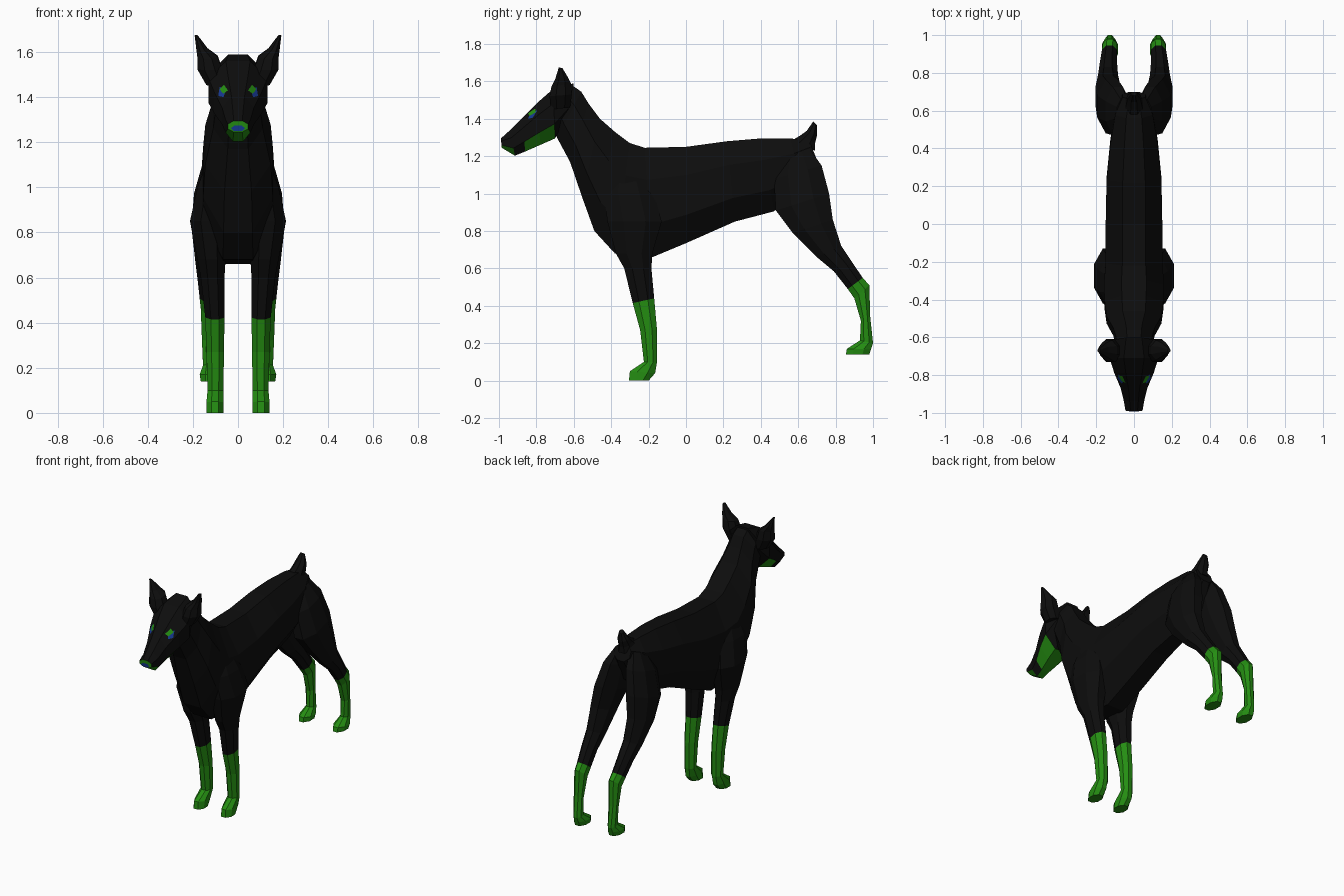
import bpy, bmesh, math
from mathutils import Vector
from mathutils.bvhtree import BVHTree


def material(name, color):
    m = bpy.data.materials.new(name)
    m.diffuse_color = (*color, 1)
    return m


BLACK = material("black_coat", (0.004, 0.004, 0.004))
GREEN = material("green_markings", (0.018, 0.27, 0.006))
BLUE = material("blue_eyes_and_nose", (0.008, 0.04, 0.28))
SIDES = 8


def finish(name, bm):
    bmesh.ops.recalc_face_normals(bm, faces=bm.faces)
    mesh = bpy.data.meshes.new(name)
    bm.to_mesh(mesh)
    bm.free()
    for m in (BLACK, GREEN, BLUE):
        mesh.materials.append(m)
    obj = bpy.data.objects.new(name, mesh)
    bpy.context.collection.objects.link(obj)
    return obj


def loft(name, rings, rule=lambda seg, k: 0, side=1, caps=(0, 0)):
    """Skin eight-sided rings: (y, z) of one edge, (y, z) of the other, x from, x to."""
    bm = bmesh.new()
    loops = []
    for y0, z0, y1, z1, xa, xb in rings:
        loop = []
        for k in range(SIDES):
            a = (k + 0.5) * math.tau / SIDES
            c = math.cos(a) / math.cos(math.pi / SIDES)
            s = math.sin(a) / math.cos(math.pi / SIDES)
            loop.append(bm.verts.new((side * ((xa + xb) / 2 + s * (xb - xa) / 2),
                                      (y0 + y1) / 2 + c * (y0 - y1) / 2,
                                      (z0 + z1) / 2 + c * (z0 - z1) / 2)))
        loops.append(loop)
    for i in range(len(loops) - 1):
        for k in range(SIDES):
            j = (k + 1) % SIDES
            f = bm.faces.new((loops[i][k], loops[i][j], loops[i + 1][j], loops[i + 1][k]))
            f.material_index = rule(i, k)
    for loop, mat in zip((loops[0], loops[-1]), caps):
        bm.faces.new(loop).material_index = mat
    return finish(name, bm)


def centred(rings):
    return [(*r[:4], -r[4], r[4]) for r in rings]


# Torso and neck: top edge, bottom edge, half width
loft("torso", centred([
    (0.66, 1.28, 0.70, 1.18, 0.06),
    (0.56, 1.295, 0.62, 1.02, 0.10),
    (0.40, 1.295, 0.47, 0.905, 0.125),
    (0.22, 1.28, 0.26, 0.85, 0.145),
    (0.00, 1.25, 0.00, 0.735, 0.15),
    (-0.22, 1.245, -0.18, 0.66, 0.15),
    (-0.30, 1.27, -0.38, 0.68, 0.16),
    (-0.38, 1.33, -0.49, 0.80, 0.155),
    (-0.46, 1.40, -0.555, 0.98, 0.145),
    (-0.52, 1.48, -0.62, 1.17, 0.11),
    (-0.56, 1.545, -0.69, 1.30, 0.095),
    (-0.61, 1.58, -0.71, 1.38, 0.09)]))

# Head: green jaw on the lower three faces
head = loft("head", centred([
    (-0.99, 1.295, -0.985, 1.245, 0.045),
    (-0.94, 1.34, -0.915, 1.203, 0.055),
    (-0.875, 1.405, -0.86, 1.225, 0.07),
    (-0.79, 1.49, -0.78, 1.26, 0.105),
    (-0.71, 1.56, -0.70, 1.295, 0.13),
    (-0.60, 1.59, -0.64, 1.40, 0.10)]),
    rule=lambda seg, k: int(k in (2, 3, 4) and seg in (0, 2, 3) or (k == 3 and seg == 1)),
    caps=(1, 0))

# Docked tail
loft("tail", centred([
    (0.56, 1.28, 0.69, 1.23, 0.05),
    (0.61, 1.31, 0.69, 1.27, 0.04),
    (0.645, 1.335, 0.70, 1.31, 0.035),
    (0.68, 1.385, 0.70, 1.365, 0.015)]))

# Legs and ears: front edge, back edge, inner x, outer x
FRONT_LEG = [
    (-0.40, 1.16, -0.24, 1.16, 0.03, 0.12),
    (-0.44, 1.00, -0.17, 1.00, 0.05, 0.18),
    (-0.42, 0.85, -0.13, 0.85, 0.05, 0.213),
    (-0.375, 0.68, -0.18, 0.68, 0.055, 0.18),
    (-0.33, 0.60, -0.185, 0.60, 0.06, 0.165),
    (-0.285, 0.415, -0.17, 0.44, 0.06, 0.145),
    (-0.245, 0.27, -0.155, 0.27, 0.062, 0.14),
    (-0.225, 0.10, -0.155, 0.10, 0.065, 0.135),
    (-0.30, 0.05, -0.165, 0.04, 0.065, 0.14),
    (-0.305, 0.0, -0.20, 0.0, 0.065, 0.14)]
HIND_LEG = [
    (0.52, 1.20, 0.66, 1.24, 0.02, 0.09),
    (0.47, 1.08, 0.725, 1.15, 0.02, 0.15),
    (0.48, 0.91, 0.765, 1.00, 0.04, 0.195),
    (0.57, 0.79, 0.785, 0.86, 0.07, 0.205),
    (0.70, 0.66, 0.83, 0.72, 0.085, 0.19),
    (0.79, 0.585, 0.89, 0.63, 0.09, 0.18),
    (0.865, 0.49, 0.945, 0.55, 0.09, 0.17),
    (0.90, 0.44, 0.98, 0.51, 0.09, 0.165),
    (0.935, 0.32, 0.985, 0.34, 0.10, 0.16),
    (0.93, 0.215, 1.0, 0.20, 0.10, 0.155),
    (0.86, 0.17, 0.99, 0.17, 0.085, 0.17),
    (0.855, 0.14, 0.98, 0.14, 0.09, 0.165)]
EAR = [
    (-0.72, 1.45, -0.62, 1.46, 0.05, 0.14),
    (-0.73, 1.52, -0.61, 1.53, 0.07, 0.18),
    (-0.72, 1.57, -0.615, 1.59, 0.09, 0.18),
    (-0.70, 1.61, -0.63, 1.62, 0.135, 0.185),
    (-0.68, 1.675, -0.66, 1.67, 0.178, 0.192)]

bm = bmesh.new()
bm.from_mesh(head.data)
surface = BVHTree.FromBMesh(bm)
bm.free()


def plate(name, points, direction, mat):
    """Thin painted patch laid on the head surface along a direction."""
    d = Vector(direction)
    patch = bmesh.new()
    verts = []
    for p in points:
        hit, normal, _, _ = surface.ray_cast(Vector(p) - d, d)
        verts.append(patch.verts.new((hit or Vector(p)) - d * 0.005))
    face = patch.faces.new(verts)
    face.material_index = mat
    face.normal_update()
    if face.normal.dot(d) > 0:
        face.normal_flip()
    mesh = bpy.data.meshes.new(name)
    patch.to_mesh(mesh)
    patch.free()
    for m in (BLACK, GREEN, BLUE):
        mesh.materials.append(m)
    bpy.context.collection.objects.link(bpy.data.objects.new(name, mesh))


for side, label in ((1, "left"), (-1, "right")):
    loft(f"{label}_front_leg", FRONT_LEG, lambda seg, k: int(seg >= 5), side, (0, 1))
    loft(f"{label}_hind_leg", HIND_LEG, lambda seg, k: int(seg >= 6), side, (0, 1))
    loft(f"{label}_ear", EAR, side=side)
    # Slanted eye and brow spot
    plate(f"{label}_eye", [(0, y, z) for y, z in
          ((-0.845, 1.40), (-0.82, 1.405), (-0.795, 1.445), (-0.83, 1.435))], (-side, 0, 0), 2)
    plate(f"{label}_brow_spot", [(side * x, -0.84, z) for x, z in
          ((0.045, 1.43), (0.065, 1.415), (0.082, 1.435), (0.062, 1.455))], (0, 1, 0), 1)

# Nose pad on the muzzle tip
plate("nose", [(x, -0.98, z) for x, z in
      ((-0.032, 1.262), (-0.018, 1.25), (0.018, 1.25), (0.032, 1.262), (0.015, 1.275), (-0.015, 1.275))],
      (0, 1, 0), 2)
